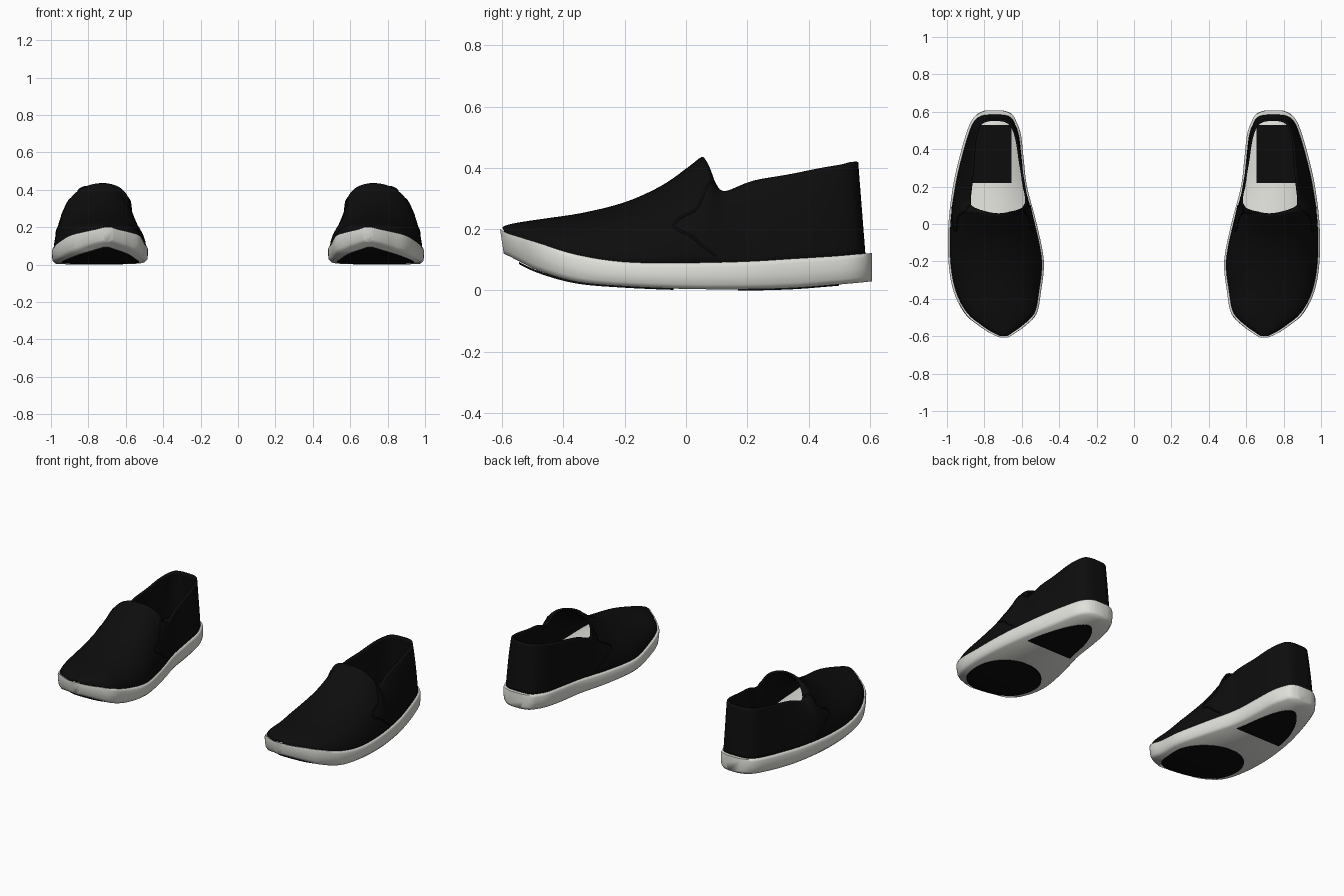
import bpy, bmesh, math
from mathutils import Vector

cube = bpy.data.objects.get("Cube")
if cube:
    bpy.data.objects.remove(cube)


def material(name, colour):
    m = bpy.data.materials.new(name)
    m.use_nodes = True
    m.diffuse_color = (*colour, 1)
    bsdf = m.node_tree.nodes["Principled BSDF"]
    bsdf.inputs["Base Color"].default_value = (*colour, 1)
    bsdf.inputs["Roughness"].default_value = 0.8
    return m


black = material("black canvas", (0.004, 0.004, 0.004))
white = material("off white rubber", (0.75, 0.75, 0.71))


def spline(rows, s):
    """Smooth curve through rows of numbers, s counts rows."""
    last = len(rows) - 1
    i = min(int(s), last - 1)
    t = s - i
    a, b, c, d = (rows[max(0, min(last, i + k))] for k in (-1, 0, 1, 2))
    return [q + 0.5 * t * (r - p + t * (2 * p - 5 * q + 4 * r - w + t * (3 * (q - r) + w - p)))
            for p, q, r, w in zip(a, b, c, d)]


def steps(count, per):
    return [i / per for i in range((count - 1) * per + 1)]


# Sole stations: y, inner x, outer x, bottom z, top z
SOLE = [
    (-.607, .67, .72, .12, .2), (-.585, .635, .77, .11, .188),
    (-.545, .58, .83, .09, .175), (-.48, .52, .905, .06, .155),
    (-.36, .497, .965, .027, .118), (-.2, .482, .992, .013, .093),
    (0, .52, .992, .005, .09), (.2, .572, .968, .004, .095),
    (.35, .59, .935, .008, .104), (.48, .605, .898, .018, .112),
    (.55, .63, .87, .024, .118), (.59, .655, .835, .028, .121),
    (.607, .7, .795, .03, .122)]
DENSE = [spline(SOLE, s) for s in steps(len(SOLE), 5)]

# Upper stations: foot y, top edge y, top edge half width, top edge z, foot width share
UPPER = [
    (-.6, -.6, 0, .207, 1), (-.58, -.58, 0, .215, 1), (-.54, -.54, 0, .223, 1),
    (-.46, -.46, 0, .235, 1), (-.34, -.34, 0, .253, 1), (-.2, -.2, 0, .288, 1),
    (-.08, -.08, 0, .342, 1), (0, .01, 0, .405, 1), (.03, .05, 0, .435, 1),
    (.05, .065, .06, .425, 1), (.075, .08, .11, .395, 1), (.1, .1, .145, .345, 1),
    (.13, .13, .155, .325, 1), (.22, .22, .145, .358, 1), (.33, .33, .13, .378, 1),
    (.44, .44, .118, .4, 1), (.52, .51, .1, .412, 1), (.565, .545, .075, .42, 1),
    (.59, .56, .04, .42, .8), (.595, .562, 0, .42, 0)]


def sole_at(y):
    """Inner x, outer x, bottom z and top z of the sole at y."""
    y = max(DENSE[0][0], min(DENSE[-1][0], y))
    for a, b in zip(DENSE, DENSE[1:]):
        if y <= b[0]:
            t = (y - a[0]) / (b[0] - a[0])
            return [p + (q - p) * t for p, q in zip(a[1:], b[1:])]
    return DENSE[-1][1:]


def finish(obj, mat, angle=50):
    obj.data.materials.append(mat)
    if obj.type == 'MESH':
        obj.data.shade_smooth()
        obj.data.set_sharp_from_angle(angle=math.radians(angle))
    obj.modifiers.new("other_shoe", 'MIRROR').use_mirror_merge = False
    return obj


def mesh_object(name, bm):
    mesh = bpy.data.meshes.new(name)
    bm.to_mesh(mesh)
    bm.free()
    obj = bpy.data.objects.new(name, mesh)
    bpy.context.collection.objects.link(obj)
    return obj


def loft(name, sections, mat, angle=50):
    """Closed solid through matching closed sections."""
    bm = bmesh.new()
    rings = [[bm.verts.new(p) for p in sec] for sec in sections]
    for a, b in zip(rings, rings[1:]):
        for k in range(len(a)):
            n = (k + 1) % len(a)
            bm.faces.new((a[k], a[n], b[n], b[k]))
    bm.faces.new(rings[0])
    bm.faces.new(rings[-1][::-1])
    bmesh.ops.recalc_face_normals(bm, faces=bm.faces)
    return finish(mesh_object(name, bm), mat, angle)


# Rubber sole with softly rounded side wall
WALL = [(.016, 0), (.003, .18), (0, .5), (0, .85), (.006, 1)]
sections = []
for y, xi, xo, zb, zt in DENSE:
    def ring_point(x, h):
        slant = 1 - .02 * (1 - h) if y < 0 else 1
        return (x, y * slant, zb + (zt - zb) * h)
    sections.append([ring_point(xi + d, h) for d, h in WALL] +
                    [ring_point(xo - d, h) for d, h in reversed(WALL)])
loft("sole", sections, white, 75)


# Canvas upper: closed vamp in front, open collar behind
def upper_point(s, u, side):
    yb, yt, w, zt, share = spline(UPPER, s)
    w, share = max(w, 0), max(0, min(1, share))
    xi, xo, _, zb = sole_at(yb)
    mid, half = (xi + xo) / 2, (xo - xi) / 2 - .01
    foot = Vector((mid + side * half * share, yb * .985, zb - .008))
    top = Vector((.72 + .04 * yt + side * w, yt, zt))
    arch = max(.3, min(1, 1 - (yt - .05) / .15 * .7))
    out = arch * (1 - math.cos(u * math.pi / 2)) + (1 - arch) * u
    up = arch * math.sin(u * math.pi / 2) + (1 - arch) * u
    return Vector((foot.x + (top.x - foot.x) * out,
                   foot.y + (top.y - foot.y) * up,
                   foot.z + (top.z - foot.z) * up))


bm = bmesh.new()
ROWS = 14
for side in (1, -1):
    grid = [[bm.verts.new(upper_point(s, j / ROWS, side)) for j in range(ROWS + 1)]
            for s in steps(len(UPPER), 4)]
    for a, b in zip(grid, grid[1:]):
        for j in range(ROWS):
            quad = (a[j], b[j], b[j + 1], a[j + 1])
            bm.faces.new(quad if side > 0 else quad[::-1])
bmesh.ops.remove_doubles(bm, verts=bm.verts, dist=.0005)
upper = mesh_object("upper", bm)
shell = upper.modifiers.new("lining", 'SOLIDIFY')
shell.thickness, shell.offset = .012, -1
finish(upper, black, 60)

# Raised seams around the elastic side panels
SEAM = [(11, .9), (8.3, .4), (6.6, .34), (6.6, .25), (8, .15), (11, .08)]
for side, name in ((1, "outer_seam"), (-1, "inner_seam")):
    curve = bpy.data.curves.new(name, 'CURVE')
    curve.dimensions = '3D'
    curve.bevel_depth, curve.bevel_resolution = .004, 1
    path = [upper_point(*spline(SEAM, s), side) for s in steps(len(SEAM), 5)]
    line = curve.splines.new('POLY')
    line.points.add(len(path) - 1)
    for point, co in zip(line.points, path):
        point.co = (*co, 1)
    seam = bpy.data.objects.new(name, curve)
    bpy.context.collection.objects.link(seam)
    finish(seam, black)


def plate(name, y0, y1, sides, height, thick, count=24):
    """Thin plate following the sole; sides gives its x range at t from 0 to 1."""
    secs = []
    for i in range(count + 1):
        t = (1 - math.cos(math.pi * i / count)) / 2
        y = y0 + (y1 - y0) * t
        xl, xr = sides(y, t)
        z = height(y)
        secs.append([(xl, y, z), (xr, y, z), (xr, y, z + thick), (xl, y, z + thick)])
    return loft(name, secs, black)


def rounded(y, inset, share):
    xi, xo = sole_at(y)[:2]
    mid, half = (xi + xo) / 2, (xo - xi) / 2 - inset
    return mid - half * share, mid + half * share


# Heel pad inside the shoe
plate("heel_pad", .22, .53,
      lambda y, t: (max(.655, sole_at(y)[0] + .03), sole_at(y)[1] - .025),
      lambda y: sole_at(y)[3] - .003, .009)

# Tread patches under the sole
plate("forefoot_tread", -.545, -.04,
      lambda y, t: rounded(y, .045, max(.03, 1 - abs(2 * t - 1) ** 2.4) ** .45),
      lambda y: sole_at(y)[2] - .004, .007)
plate("heel_tread", .17, .5,
      lambda y, t: rounded(y, .05, max(.03, 1 - t ** 3) ** .5),
      lambda y: sole_at(y)[2] - .004, .007)
